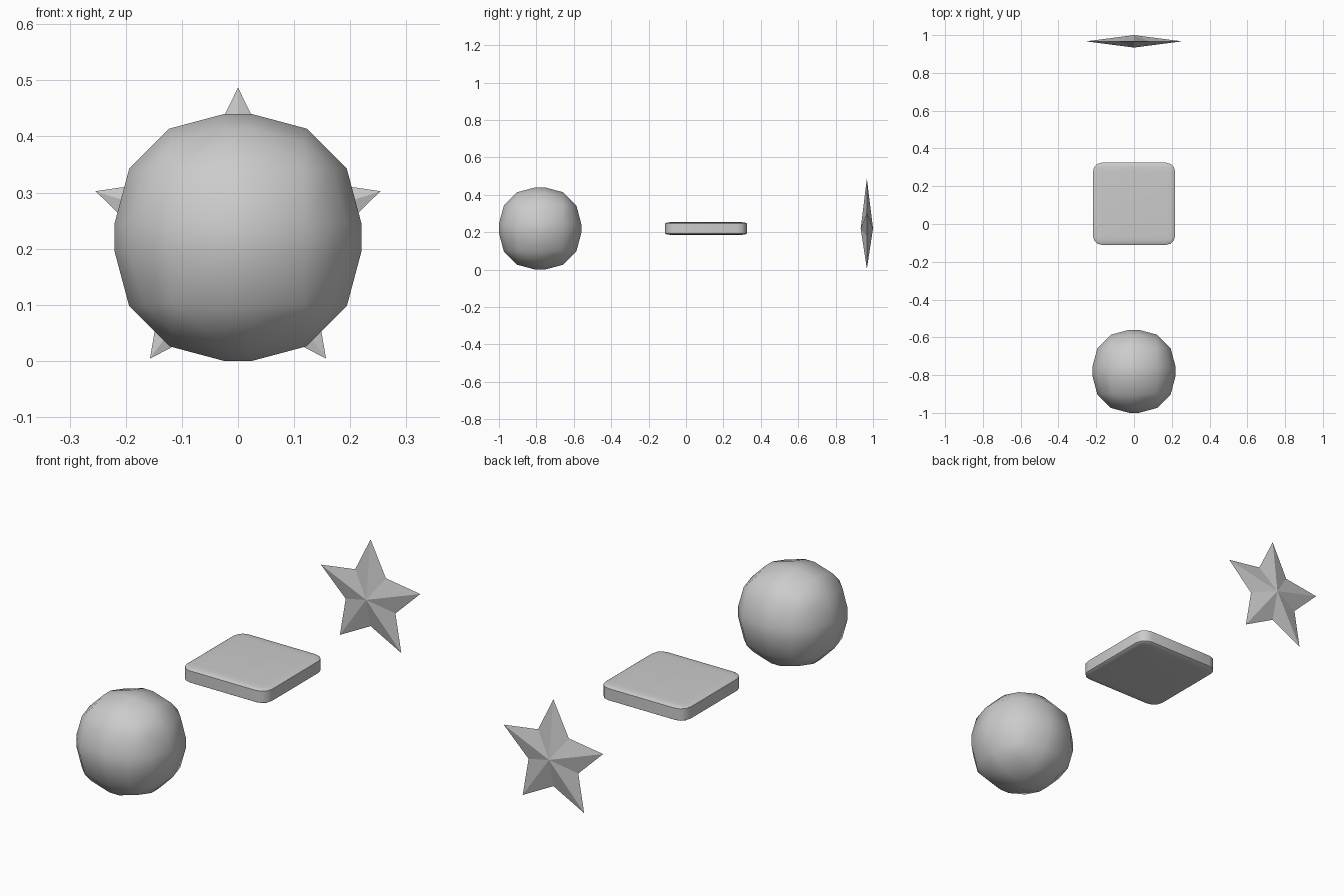
import bpy, bmesh
from math import sin, cos, pi, radians
from mathutils import Matrix

if "Cube" in bpy.data.objects:
    bpy.data.objects.remove(bpy.data.objects["Cube"])

MID_Z = 0.22


def make_object(name, bm, y, smooth_angle=None):
    bmesh.ops.recalc_face_normals(bm, faces=bm.faces[:])
    mesh = bpy.data.meshes.new(name)
    bm.to_mesh(mesh)
    bm.free()
    ob = bpy.data.objects.new(name, mesh)
    bpy.context.collection.objects.link(ob)
    ob.location = (0, y, MID_Z)
    if smooth_angle:
        bpy.ops.object.select_all(action='DESELECT')
        ob.select_set(True)
        bpy.context.view_layer.objects.active = ob
        bpy.ops.object.shade_smooth_by_angle(angle=radians(smooth_angle))
    return ob


def rounded_cube(size, radius, z_scale=1.0):
    bm = bmesh.new()
    bmesh.ops.create_cube(bm, size=size)
    bmesh.ops.bevel(bm, geom=bm.edges[:], offset=radius, offset_type='OFFSET',
                    segments=3, profile=0.5, affect='EDGES', clamp_overlap=True)
    bmesh.ops.scale(bm, vec=(1, 1, z_scale), verts=bm.verts[:])
    return bm


# Ball: a cube rounded almost to a sphere
make_object("ball", rounded_cube(0.44, 0.195), -0.78, 60)

# Tile: rounded cube flattened into a slab
make_object("tile", rounded_cube(0.436, 0.05, 0.16), 0.107, 40)

# Star: five-pointed outline rising to a centre peak on both sides
bm = bmesh.new()
rim = []
for i in range(10):
    r = 0.267 if i % 2 == 0 else 0.1335
    a = i * pi / 5
    rim.append(bm.verts.new((r * sin(a), 0, r * cos(a))))
for peak_y in (-0.033, 0.033):
    peak = bm.verts.new((0, peak_y, 0))
    for i in range(10):
        bm.faces.new((rim[i], rim[(i + 1) % 10], peak))
make_object("star", bm, 0.967)
